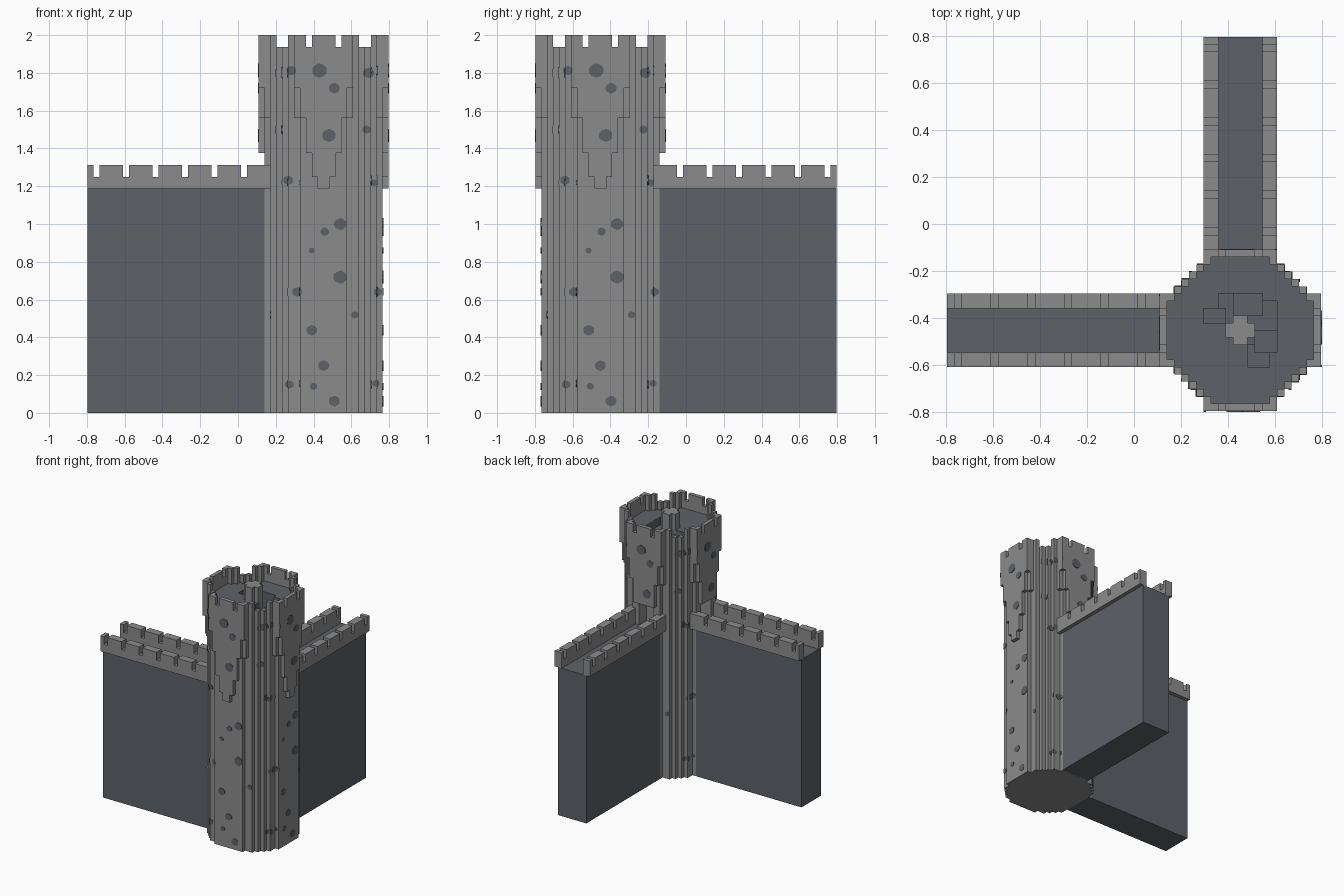
import bpy, bmesh, math
from mathutils import Matrix, Vector

if "Cube" in bpy.data.objects:
    bpy.data.objects.remove(bpy.data.objects["Cube"])

V = 2 / 64                                   # size of one building block
CENTRE = Vector((12.5 + 2, -14.5, 0)) * V    # tower axis
SIDES = ["front", "left", "back", "right"]   # quarter turns from the front


def material(name, rgb):
    m = bpy.data.materials.new(name)
    m.use_nodes = True
    m.diffuse_color = (*rgb, 1)
    m.node_tree.nodes["Principled BSDF"].inputs["Base Color"].default_value = (*rgb, 1)
    return m


STONE = material("light_grey_stone", (0.26, 0.26, 0.26))
SLATE = material("blue_grey_slate", (0.11, 0.123, 0.141))


def add_prism(bm, points, sweep, turn=0):
    """Sweep a flat outline, given in blocks, and turn it about the tower axis."""
    clean = [p for i, p in enumerate(points) if p != points[i - 1]]
    face = bm.faces.new([bm.verts.new(p) for p in clean])
    out = bmesh.ops.extrude_face_region(bm, geom=[face])["geom"]
    new = [g for g in out if isinstance(g, bmesh.types.BMVert)]
    bmesh.ops.translate(bm, verts=new, vec=sweep)
    rot = Matrix.Rotation(turn * math.pi / 2, 4, "Z")
    bmesh.ops.transform(bm, matrix=Matrix.Translation(CENTRE) @ rot @ Matrix.Scale(V, 4),
                        verts=list(face.verts) + new)


def make(name, prisms, mat):
    bm = bmesh.new()
    for prism in prisms:
        add_prism(bm, *prism)
    bmesh.ops.recalc_face_normals(bm, faces=bm.faces)
    mesh = bpy.data.meshes.new(name)
    bm.to_mesh(mesh)
    bm.free()
    mesh.materials.append(mat)
    obj = bpy.data.objects.new(name, mesh)
    bpy.context.collection.objects.link(obj)
    return obj


def box(x0, x1, y0, y1, z0, z1, turn=0):
    base = [(x0, y0, z0), (x1, y0, z0), (x1, y1, z0), (x0, y1, z0)]
    return base, (0, 0, z1 - z0), turn


def stepped_plan(depths, z0, z1):
    """Four-way symmetric stepped plan; depths run outward from the axis."""
    quarter = []
    for a, d in enumerate(depths):
        for x in (a, a + 1):
            if x and (x, d) != (quarter[-1] if quarter else None):
                quarter.append((x, d))
    loop = []
    for turn in range(4):
        for x, y in quarter:
            for _ in range(turn):
                x, y = y, -x
            if not loop or loop[-1] != (x, y, z0):
                loop.append((x, y, z0))
    return loop, (0, 0, z1 - z0), 0


def column_outline(columns):
    """Outline through columns of (start, end, bottom, top)."""
    low = [p for a, b, bot, _ in columns for p in ((a, bot), (b, bot))]
    high = [p for a, b, _, top in reversed(columns) for p in ((b, top), (a, top))]
    return low + high


def ring(i):
    """Distance of a column from the middle of its side."""
    return i if i >= 0 else -i - 1


# Tower shaft with slate deck
PLAN = [10, 10, 10, 10, 9, 9, 8, 7, 6, 4]
DECK = 60
shaft = make("tower_shaft", [stepped_plan(PLAN, 0, DECK)], STONE)
shaft.data.materials.append(SLATE)
for f in shaft.data.polygons:
    f.material_index = 1 if f.normal.z > 0.9 else 0


def carve(target, prism, index):
    cutter = make("cutter", [prism], STONE)
    cutter.data.materials.append(SLATE)
    cutter.hide_render = True
    for f in cutter.data.polygons:
        f.material_index = index
    mod = target.modifiers.new("carve", "BOOLEAN")
    mod.operation, mod.solver, mod.object = "DIFFERENCE", "EXACT", cutter
    bpy.context.view_layer.objects.active = target
    bpy.ops.object.modifier_apply(modifier=mod.name)
    bpy.data.objects.remove(cutter)


# Winding stair sunk into the deck, and doorways onto the wall walks
STAIRS = [(1, 4, -5, -2), (2, 5, -3, 0), (1, 5, 0, 4), (-1, 3, 2, 5), (-3, -1, 1, 5), (-5, -2, 1, 3)]
for n, step in enumerate(STAIRS):
    carve(shaft, box(*step, DECK - 1 - n, DECK + 1), 1)
for turn in (2, 3):
    carve(shaft, box(-2, 2, -12, -7, 38, 44, turn), 0)

make("stair_pillar", [stepped_plan([2, 1], 50, 64)], STONE)

# Hanging stepped skirts with battlements on the four broad sides
SKIRT = [38, 40, 44, 50, 55]
for turn, side in enumerate(SIDES):
    floor = 44 if turn > 1 else 0            # headroom above the wall walks
    cols = [(i, i + 1, max(SKIRT[ring(i)], floor), 62 if ring(i) == 2 else 64)
            for i in range(-5, 5)]
    outline = [(u, -11, z) for u, z in column_outline(cols)]
    backing = [box(i, i + 1, -10, -9, 50, 64, turn) for i in (-5, 4)]
    make(side + "_skirt", [(outline, (0, 1, 0), turn)] + backing, STONE)

# Small merlons along the diagonal corners
for turn, side in enumerate(SIDES):
    posts = [box(a, a + 1, -14 + a, -13 + a, DECK, 62 if a in (6, 7) else 64, turn)
             for a in range(5, 9)]
    make(side + "_corner_merlons", posts, STONE)

# Curtain walls with overhanging parapets
for turn in (2, 3):
    side = SIDES[turn]
    make(side + "_wall", [box(-4, 4, -40, -9, 0, 38, turn)], SLATE)
    cols = [(u, u + 1, 38, 40 if u < -11 and u % 5 == 1 else 42) for u in range(-40, -9)]
    pts = column_outline(cols)
    make(side + "_parapets",
         [([(x, y, z) for y, z in pts], (2, 0, 0), turn) for x in (-5, 3)], STONE)


# Round slate stones set flush in the tower faces
def face_depth(i, z):
    a = ring(i)
    if a < 5 and z >= SKIRT[a]:
        return 11
    return 10 if a == 4 and z >= 50 else PLAN[min(a, 9)]


SPOTS = [(-5.5, 58, .8), (-.7, 58, 1.2), (7.6, 57.6, .9), (1.8, 55, .9), (.9, 47, 1.1),
         (7.3, 48, .7), (-6, 39.4, .8), (8.5, 39, .6), (2.8, 32, 1), (.2, 30.7, .7),
         (-2, 27.5, .5), (2.8, 23, 1.1), (-4.5, 20.5, .8), (9.2, 20.5, .7), (5.3, 16.6, .6),
         (-2, 14, .9), (0, 8, .9), (-5.8, 4.8, .7), (-1.7, 4.5, .6), (8.9, 5, .6), (1.8, 2, .9)]
plates = []
for turn in range(4):
    for u, z, r in SPOTS:
        cuts = {u + r * t for t in (-1, -.7, 0, .7, 1)}
        cuts |= {c for c in range(-10, 11) if abs(c - u) < r}
        cuts = sorted(c for c in cuts if abs(c) <= 10)
        for a, b in zip(cuts, cuts[1:]):
            ha, hb = (max(.35 * r, math.sqrt(max(0, r * r - (c - u) ** 2))) for c in (a, b))
            y = -face_depth(math.floor((a + b) / 2), z)
            quad = [(a, y, z - ha), (b, y, z - hb), (b, y, z + hb), (a, y, z + ha)]
            plates.append((quad, (0, -.12, 0), turn))
make("slate_stones", plates, SLATE)
